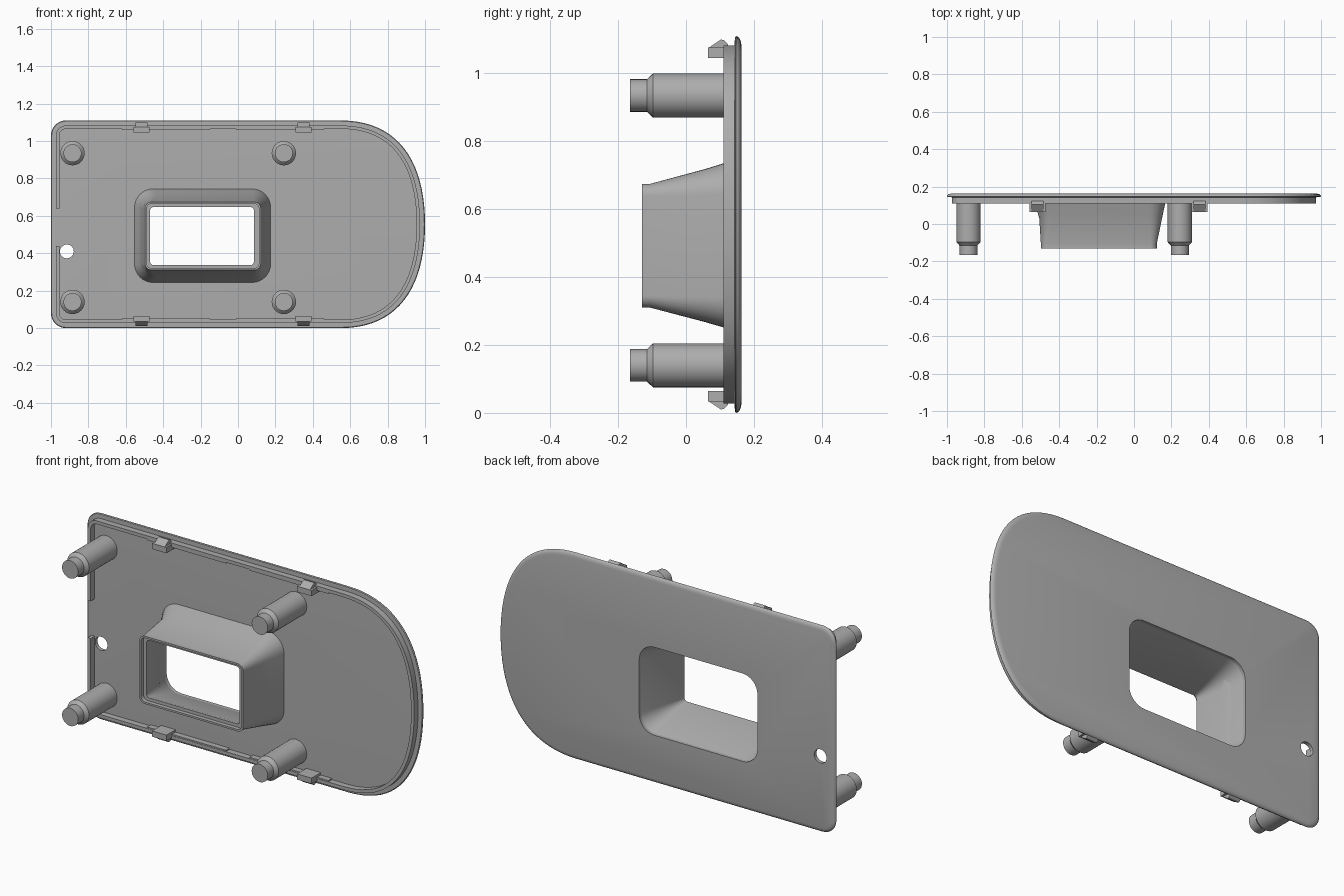
import bpy, bmesh, math
from mathutils import Vector

if "Cube" in bpy.data.objects:
    bpy.data.objects.remove(bpy.data.objects["Cube"], do_unlink=True)

H = 1.11  # overall height

grey = bpy.data.materials.new("matte_grey")
grey.use_nodes = True
grey.diffuse_color = (0.42, 0.42, 0.42, 1)
grey.node_tree.nodes["Principled BSDF"].inputs["Base Color"].default_value = (0.42, 0.42, 0.42, 1)


def loft(name, rings, closed=False):
    """Skin a list of (xz outline, y) rings; cap the ends or join last to first."""
    bm = bmesh.new()
    loops = [[bm.verts.new((x, y, z)) for x, z in pts] for pts, y in rings]
    pairs = list(zip(loops, loops[1:]))
    if closed:
        pairs.append((loops[-1], loops[0]))
    else:
        bm.faces.new(loops[0])
        bm.faces.new(loops[-1])
    n = len(loops[0])
    for a, b in pairs:
        for i in range(n):
            j = (i + 1) % n
            bm.faces.new((a[i], a[j], b[j], b[i]))
    bmesh.ops.recalc_face_normals(bm, faces=bm.faces)
    mesh = bpy.data.meshes.new(name)
    bm.to_mesh(mesh)
    bm.free()
    obj = bpy.data.objects.new(name, mesh)
    bpy.context.collection.objects.link(obj)
    mesh.materials.append(grey)
    return obj


def arc(cx, cz, r, a0, a1, n):
    return [(cx + r * math.cos(math.radians(a0 + (a1 - a0) * i / n)),
             cz + r * math.sin(math.radians(a0 + (a1 - a0) * i / n))) for i in range(n + 1)]


def circle(cx, cz, r, n=32):
    return arc(cx, cz, r, 0, 360, n)[:-1]


def rounded(x0, x1, z0, z1, r, n=8):
    pts = []
    for k, (cx, cz) in enumerate(((x1 - r, z1 - r), (x0 + r, z1 - r),
                                  (x0 + r, z0 + r), (x1 - r, z0 + r))):
        pts += arc(cx, cz, r, 90 * k, 90 * k + 90, n)
    return pts


def box(name, x0, x1, y0, y1, z0, z1):
    ring = [(x0, z0), (x1, z0), (x1, z1), (x0, z1)]
    return loft(name, [(ring, y0), (ring, y1)])


def outline(steps=20):
    """Plate outline: broad sweeping right end, small left corners."""
    p = [Vector(v) for v in ((1, H / 2), (1, 0.9), (0.85, H), (0.55, H))]
    top = []
    for i in range(steps + 1):
        t = i / steps
        s = 1 - t
        q = p[0] * s**3 + p[1] * 3 * s * s * t + p[2] * 3 * s * t * t + p[3] * t**3
        top.append((q.x, q.y))
    top += arc(-0.92, H - 0.08, 0.08, 90, 180, 8)
    return top + [(x, H - z) for x, z in reversed(top[1:])]


def inset(pts, d):
    """Shift an anticlockwise outline inward by d."""
    out = []
    for i, p in enumerate(pts):
        t = Vector(pts[(i + 1) % len(pts)]) - Vector(pts[i - 1])
        t.normalize()
        out.append((p[0] - t.y * d, p[1] + t.x * d))
    return out


def cut(obj, cutter):
    mod = obj.modifiers.new("cut", "BOOLEAN")
    mod.operation = "DIFFERENCE"
    mod.solver = "EXACT"
    mod.object = cutter
    bpy.context.view_layer.objects.active = obj
    bpy.ops.object.modifier_apply(modifier=mod.name)
    bpy.data.objects.remove(cutter, do_unlink=True)


edge = outline()
parts = []

# Cover plate with a softly rounded back edge
plate = loft("cover_plate", [(inset(edge, d), y) for d, y in (
    (0.026, 0.143), (0.004, 0.144), (0, 0.148), (0.002, 0.153),
    (0.007, 0.158), (0.014, 0.161), (0.024, 0.163))])
window = rounded(-0.54, 0.165, 0.258, 0.732, 0.09)
cut(plate, loft("window_cutter", [(window, 0.1), (window, 0.2)]))
hole = circle(-0.915, 0.41, 0.037)
cut(plate, loft("hole_cutter", [(hole, 0.1), (hole, 0.2)]))
parts.append(plate)

# Locating lip around the inside, open near the small hole
outer, inner = inset(edge, 0.027), inset(edge, 0.045)
lip = loft("locating_lip", [(outer, 0.11), (outer, 0.146), (inner, 0.146), (inner, 0.11)], True)
cut(lip, box("gap_cutter", -1.1, -0.85, 0.05, 0.144, 0.44, 0.64))
parts.append(lip)

# Thicker stretches of the lip along both long edges
for x0, x1 in ((-0.62, -0.15), (-0.01, 0.46)):
    parts.append(box("lower_lip_strip", x0, x1, 0.112, 0.146, 0.04, 0.052))
    parts.append(box("upper_lip_strip", x0, x1, 0.112, 0.146, H - 0.052, H - 0.04))

# Tapered window funnel with a recessed ledge at its mouth
mouth = rounded(-0.498, 0.122, 0.31, 0.675, 0.035)
rim = rounded(-0.488, 0.112, 0.32, 0.665, 0.027)
ledge = rounded(-0.47, 0.085, 0.337, 0.647, 0.018)
parts.append(loft("window_funnel", [
    (rounded(-0.555, 0.175, 0.243, 0.745, 0.1), 0.146),
    (rounded(-0.535, 0.167, 0.252, 0.735, 0.09), 0.11),
    (rounded(-0.508, 0.155, 0.268, 0.718, 0.075), 0.055),
    (mouth, -0.105), (mouth, -0.13), (rim, -0.13), (rim, -0.108),
    (ledge, -0.108), (ledge, -0.095), (window, 0.146)], True))

# Four stepped mounting posts
for x in (-0.885, 0.245):
    for z in (0.14, 0.935):
        parts.append(loft("mounting_post", [(circle(x, z, r), y) for r, y in (
            (0.048, -0.165), (0.048, -0.115), (0.065, -0.097), (0.065, 0.146))]))

# Snap clips: a block with a wedge-shaped hook, mirrored top and bottom
for x in (-0.515, 0.35):
    for flip in (False, True):
        def span(z0, z1, w):
            ring = [(x - w, z0), (x + w, z0), (x + w, z1), (x - w, z1)]
            return [(a, H - b) for a, b in ring] if flip else ring
        parts.append(loft("clip_block", [(span(1.045, 1.076, 0.043), 0.065),
                                         (span(1.045, 1.076, 0.043), 0.146)]))
        parts.append(loft("clip_hook", [(span(1.06, 1.075, 0.032), 0.066),
                                        (span(1.06, 1.1, 0.032), 0.103),
                                        (span(1.06, 1.098, 0.032), 0.112),
                                        (span(1.06, 1.085, 0.032), 0.124)]))

# Smooth rounded surfaces, keep hard edges
bpy.ops.object.select_all(action="DESELECT")
for obj in parts:
    obj.select_set(True)
bpy.context.view_layer.objects.active = plate
bpy.ops.object.shade_smooth_by_angle(angle=math.radians(30))
